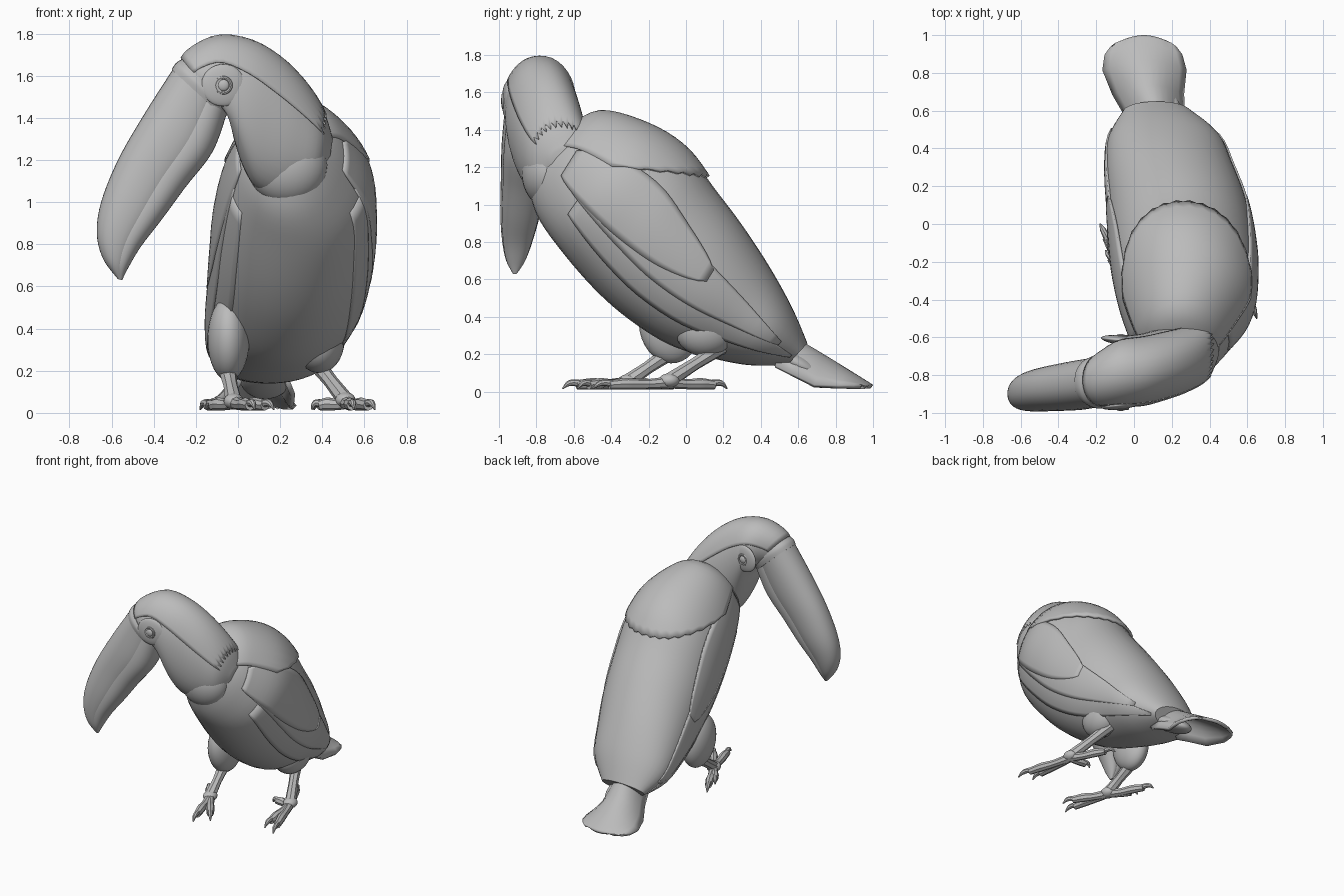
import bpy, bmesh
from math import sin, cos, pi, radians, copysign
from mathutils import Vector

old = bpy.data.objects.get("Cube")
if old:
    bpy.data.objects.remove(old)

grey = bpy.data.materials.new("plain grey")
grey.use_nodes = True
grey.diffuse_color = (0.5, 0.5, 0.5, 1)
grey.node_tree.nodes["Principled BSDF"].inputs["Base Color"].default_value = (0.5, 0.5, 0.5, 1)


def finish(ob, angle=40):
    ob.data.materials.append(grey)
    bpy.ops.object.select_all(action="DESELECT")
    ob.select_set(True)
    bpy.context.view_layer.objects.active = ob
    bpy.ops.object.shade_smooth_by_angle(angle=radians(angle))
    return ob


def grid_object(name, rows, closed):
    """Skin rows of points; closed rows become a capped tube."""
    bm = bmesh.new()
    vs = [[bm.verts.new(p) for p in row] for row in rows]
    n = len(rows[0])
    for r0, r1 in zip(vs, vs[1:]):
        for j in range(n if closed else n - 1):
            k = (j + 1) % n
            bm.faces.new((r0[j], r0[k], r1[k], r1[j]))
    if closed:
        bm.faces.new(vs[0])
        bm.faces.new(vs[-1])
    bmesh.ops.recalc_face_normals(bm, faces=bm.faces[:])
    me = bpy.data.meshes.new(name)
    bm.to_mesh(me)
    bm.free()
    ob = bpy.data.objects.new(name, me)
    bpy.context.collection.objects.link(ob)
    return ob


class Loft:
    """Smooth tube. Station: upper edge (u, z), lower edge (u, z), side centre, half width."""

    def __init__(self, stations, along_y, power=1.0):
        self.st, self.along_y, self.power = stations, along_y, power
        self.end = len(stations) - 1

    def point(self, t, deg, scale=1.0):
        t = min(max(t, 0), self.end)
        i = min(int(t), self.end - 1)
        f = t - i
        p = [self.st[min(max(i + k, 0), self.end)] for k in (-1, 0, 1, 2)]
        a, b, c, d, m, h = [
            q1 + 0.5 * f * (q2 - q0 + f * (2 * q0 - 5 * q1 + 4 * q2 - q3 + f * (3 * (q1 - q2) + q3 - q0)))
            for q0, q1, q2, q3 in zip(*p)]
        s, w = [copysign(abs(v) ** self.power, v) * scale for v in (sin(radians(deg)), cos(radians(deg)))]
        u, z, side = (a + c) / 2 + (a - c) / 2 * s, (b + d) / 2 + (b - d) / 2 * s, m + h * w
        return (side, u, z) if self.along_y else (u, side, z)

    def tube(self, name, scale=1.0, steps=5, sides=36):
        rows = [[self.point(i / steps, 360 * j / sides, scale) for j in range(sides)]
                for i in range(self.end * steps + 1)]
        return finish(grid_object(name, rows, True))

    def shell(self, name, place, nt, na, thick):
        """Raised plumage layer; place(s, q) returns (t, degrees, scale)."""
        rows = [[self.point(*place(i / nt, j / na)) for j in range(na + 1)] for i in range(nt + 1)]
        return thicken(grid_object(name, rows, False), thick)


def thicken(ob, thick):
    mod = ob.modifiers.new("thickness", "SOLIDIFY")
    mod.thickness, mod.offset = thick, 0
    return finish(ob)


def ball(name, centre, radii, tilt=(0, 0, 0)):
    bpy.ops.mesh.primitive_uv_sphere_add(segments=28, ring_count=16, location=centre, rotation=tilt)
    ob = bpy.context.object
    ob.name, ob.scale = name, radii
    return finish(ob)


def limb(name, points):
    """Tapered tube through (x, y, z, radius) points."""
    cu = bpy.data.curves.new(name, "CURVE")
    cu.dimensions, cu.bevel_depth, cu.bevel_resolution = "3D", 1, 2
    cu.use_fill_caps, cu.resolution_u = True, 4
    sp = cu.splines.new("BEZIER")
    sp.bezier_points.add(len(points) - 1)
    for bp, p in zip(sp.bezier_points, points):
        bp.co, bp.radius = p[:3], p[3]
        bp.handle_left_type = bp.handle_right_type = "AUTO"
    ob = bpy.data.objects.new(name, cu)
    bpy.context.collection.objects.link(ob)
    bpy.ops.object.select_all(action="DESELECT")
    ob.select_set(True)
    bpy.context.view_layer.objects.active = ob
    bpy.ops.object.convert(target="MESH")
    return finish(bpy.context.object)


# Body, sloping from breast down to rump
body = Loft([
    (-.62, 1.42, -.85, 1.12, .25, .15), (-.45, 1.50, -.80, .94, .255, .25),
    (-.2, 1.43, -.68, .76, .28, .35), (0, 1.30, -.50, .55, .27, .385),
    (.15, 1.10, -.32, .39, .255, .388), (.30, .90, -.10, .25, .23, .375),
    (.45, .67, .12, .18, .19, .345), (.57, .45, .33, .14, .16, .30),
    (.65, .26, .54, .14, .12, .18)], True, 1.0)
body.tube("body", 0.985)


# Cape over the shoulders with a ragged hem
def cape(s, q):
    hem = 3.75 - 1.9 * abs(2 * q - 1) ** 2.2 + 0.03 * (-1) ** int(round(q * 30))
    return 0.3 + s * (hem - 0.3), 16 + 148 * q, 0.985 + 0.025 * s


body.shell("cape", cape, 16, 30, 0.018)


# Wings in overlapping feather layers
def wing_layer(side, t0, t1, mid, half, scale):
    def place(s, q):
        width = half * max(sin(pi * (0.06 + 0.92 * s) ** 0.8), 0.02) ** 0.5
        deg = mid + 8 * s + width * (2 * q - 1)
        return t0 + s * (t1 - t0), deg if side > 0 else 180 - deg, scale
    return place


for side, label in ((1, "left"), (-1, "right")):
    for part, *spec in (("primaries", 1.7, 7.8, -24, 22, .985), ("secondaries", 1.5, 7.3, -8, 20, .992),
                        ("coverts", 1.0, 5.0, 0, 24, .997)):
        body.shell(label + "_wing_" + part, wing_layer(side, *spec), 22, 10, 0.012)

# Tail, a shallow roof shape that widens then rounds off
tail_rows = []
for y, z, cx, half in ((.52, .29, .12, .12), (.62, .255, .11, .15), (.73, .19, .075, .18), (.86, .11, .055, .215),
                       (.94, .06, .05, .20), (.98, .035, .05, .17), (.993, .026, .055, .13)):
    edge = max(.145 - .5 * (y - .5), .026)
    tail_rows.append([(cx + half * q / 6, y - .045 * (q / 6) ** 2,
                       z + (min(edge, z) - z) * (q / 6) ** 2) for q in range(-6, 7)])
thicken(grid_object("tail", tail_rows, False), 0.025)
ball("under_tail", (.13, .58, .16), (.12, .17, .055), (-.5, 0, 0))

# Head and neck, turned to the side
head = Loft([
    (-.29, 1.64, -.06, 1.43, -.83, .125), (-.24, 1.72, -.03, 1.38, -.82, .155),
    (-.10, 1.79, -.02, 1.30, -.785, .187), (.06, 1.77, .03, 1.15, -.772, .195),
    (.20, 1.69, .10, 1.05, -.745, .195), (.32, 1.57, .23, 1.01, -.71, .185),
    (.41, 1.43, .36, 1.05, -.67, .16), (.45, 1.30, .43, 1.17, -.63, .09)], False, .95)
head.tube("head", 0.985)
ball("throat_bib", (.235, -.74, 1.175), (.19, .14, .19))


# Crown plumage with a ragged nape
def crown(s, q):
    return 0.6 + s * (5.4 + 0.13 * (-1) ** int(round(q * 24))), 28 + 124 * q, 0.99 + 0.01 * s


head.shell("crown", crown, 18, 24, 0.012)

# Beak: upper edge, lower edge, side centre, half width
beak = [(-.30, 1.645, -.05, 1.43, -.835, .13), (-.45, 1.41, -.12, 1.24, -.855, .13),
        (-.57, 1.20, -.25, 1.07, -.87, .12), (-.65, 1.00, -.36, .92, -.885, .108),
        (-.67, .85, -.46, .79, -.90, .085), (-.64, .73, -.52, .69, -.91, .055),
        (-.57, .635, -.55, .63, -.915, .012)]


def slice_beak(f0, f1, slim):
    return [(a + (c - a) * f0, b + (d - b) * f0, a + (c - a) * f1, b + (d - b) * f1, m, h * slim)
            for a, b, c, d, m, h in beak]


Loft(slice_beak(0, .9, 1), False, .92).tube("upper_beak")
Loft(slice_beak(.4, 1, .92), False, .92).tube("lower_beak")
rim = [(-.315, 1.63, -.065, 1.40, -.835, .135), (-.295, 1.66, -.045, 1.42, -.835, .143),
       (-.265, 1.68, -.03, 1.43, -.83, .14)]
Loft(rim, False, .9).tube("beak_rim")

# Eyes, one on each cheek, nearly flush with the head
for name, turn in (("right_eye", -1), ("left_eye", 1)):
    at = Vector(head.point(1.95, 180 if turn < 0 else 0, 0.92))
    at.x, at.z = -.07, 1.555
    ball(name + "_patch", at, (.105, .024, .10), (0, 0, -.12 * turn))
    at.y += .019 * turn
    bpy.ops.mesh.primitive_torus_add(location=at, rotation=(pi / 2, 0, 0), major_radius=.036,
                                     minor_radius=.009, major_segments=20, minor_segments=8)
    bpy.context.object.name = name + "_lid"
    finish(bpy.context.object)
    ball(name, at, (.028, .014, .028))

# Legs and clawed feet: thigh, shank, then two front and two back toe tips
legs = (("right", (-.045, -.09, .35), (.1, .16, .20), (-.05, -.10, .20), (-.02, -.31, .055),
         ((.08, -.66), (.17, -.58), (-.18, 0), (-.15, -.14))),
        ("left", (.385, .11, .34), (.12, .17, .15), (.37, .19, .24), (.51, -.09, .06),
         ((.65, -.50), (.55, -.46), (.36, .22), (.35, -.07))))
for side, thigh, size, knee, ankle, tips in legs:
    ball(side + "_thigh", thigh, size, (.2, 0, 0))
    centre = [(k + a) / 2 for k, a in zip(knee, ankle)]
    limb(side + "_shank", [(*knee, .042), (*centre, .034), (*ankle, .04)])
    ball(side + "_ankle", ankle, (.048, .055, .038))
    for n, tip in enumerate(tips):
        def along(f, z, r):
            return (ankle[0] + (tip[0] - ankle[0]) * f, ankle[1] + (tip[1] - ankle[1]) * f, z, r)
        limb(f"{side}_toe_{n + 1}", [along(0, .05, .032), along(.3, .04, .027), along(.55, .042, .031),
                                     along(.78, .036, .025)])
        limb(f"{side}_claw_{n + 1}", [along(.74, .045, .02), along(.9, .045, .016), along(1, .016, .004)])
